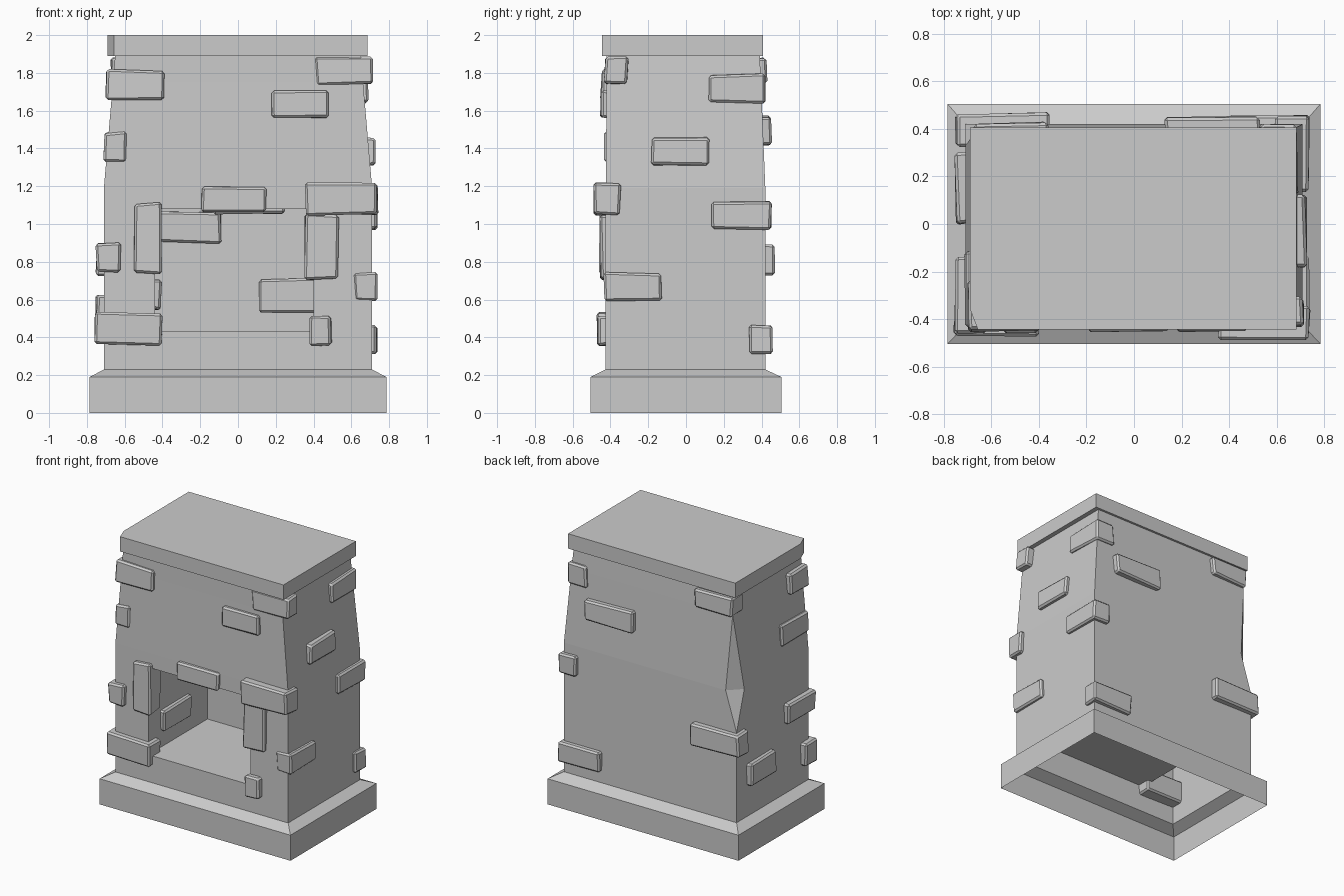
import bpy, bmesh, random
from mathutils import Vector

if "Cube" in bpy.data.objects:
    bpy.data.objects.remove(bpy.data.objects["Cube"])

random.seed(4)


def finish(bm, name):
    bmesh.ops.remove_doubles(bm, verts=bm.verts, dist=1e-4)
    bmesh.ops.recalc_face_normals(bm, faces=bm.faces)
    me = bpy.data.meshes.new(name)
    bm.to_mesh(me)
    bm.free()
    ob = bpy.data.objects.new(name, me)
    bpy.context.collection.objects.link(ob)
    return ob


def loft(rings, name):
    """Skin a stack of equal-length rings and cap both ends."""
    bm = bmesh.new()
    loops = [[bm.verts.new(p) for p in r] for r in rings]
    n = len(loops[0])
    for a, b in zip(loops, loops[1:]):
        for i in range(n):
            j = (i + 1) % n
            bm.faces.new((a[i], a[j], b[j], b[i]))
    bm.faces.new(loops[0])
    bm.faces.new(loops[-1])
    return finish(bm, name)


def box(name, x0, x1, y0, y1, z0, z1, jitter=0.0, bevel=0.0):
    bm = bmesh.new()
    bmesh.ops.create_cube(bm, size=1)
    for v in bm.verts:
        v.co = Vector(((x0 + x1) / 2 + v.co.x * (x1 - x0),
                       (y0 + y1) / 2 + v.co.y * (y1 - y0),
                       (z0 + z1) / 2 + v.co.z * (z1 - z0)))
        v.co += Vector([random.uniform(-jitter, jitter) for _ in range(3)])
    if bevel:
        bmesh.ops.bevel(bm, geom=bm.edges[:], offset=bevel, segments=1,
                        affect='EDGES', profile=0.5)
    return finish(bm, name)


# Plinth and chimney body; the back left corner is split to form a chip
def ring(z, x, yf, yb, chip=0.0):
    return [(-x, yf, z), (x, yf, z), (x, yb, z),
            (-x + chip, yb, z), (-x, yb - chip, z)]


body = loft([ring(0, .785, -.505, .505), ring(.19, .785, -.505, .505),
             ring(.23, .71, -.425, .42), ring(.9, .71, -.425, .42),
             ring(1.19, .71, -.425, .42, .09), ring(1.75, .662, -.42, .397),
             ring(1.9, .65, -.42, .39)], "chimney_body")

# Firebox recess
cutter = box("firebox_cutter", -.44, .40, -.8, .27, .43, 1.08)
cutter.hide_render = True
mod = body.modifiers.new("firebox", 'BOOLEAN')
mod.operation = 'DIFFERENCE'
mod.solver = 'EXACT'
mod.object = cutter
bpy.context.view_layer.objects.active = body
bpy.ops.object.modifier_apply(modifier=mod.name)
bpy.data.objects.remove(cutter)

# Open underside
bm = bmesh.new()
bm.from_mesh(body.data)
under = [f for f in bm.faces if all(v.co.z < .001 for v in f.verts)]
bmesh.ops.delete(bm, geom=under, context='FACES')
bm.to_mesh(body.data)
bm.free()

# Top slab with one chipped corner
outline = [(-.657, -.445), (.685, -.445), (.685, .407), (-.69, .407), (-.69, -.36)]
loft([[(x, y, z) for x, y in outline] for z in (1.89, 2.0)], "top_slab")

# Protruding stones: x0, x1, y0, y1, z0, z1
groups = {
    "front_stone": [
        (.175, .475, -.45, -.39, 1.56, 1.71),
        (-.19, .15, -.455, -.38, 1.065, 1.2),
        (.355, .53, -.455, -.30, .71, 1.05),
        (-.545, -.405, -.455, -.32, .74, 1.11),
        (.38, .495, -.47, -.39, .36, .51)],
    "corner_stone": [
        (-.70, -.395, -.45, -.24, 1.66, 1.815),
        (.41, .71, -.43, -.31, 1.74, 1.885),
        (.36, .74, -.49, -.35, 1.05, 1.22),
        (-.755, -.405, -.47, -.33, .36, .53),
        (-.71, -.595, -.435, -.12, 1.33, 1.485),
        (-.75, -.625, -.455, -.14, .745, .9),
        (.615, .735, -.435, -.13, .59, .74),
        (-.67, -.365, .28, .425, 1.74, 1.88),
        (.53, .69, .12, .425, 1.64, 1.79),
        (.59, .735, .14, .45, .97, 1.12),
        (-.75, -.36, .33, .465, .73, .89),
        (.40, .735, .33, .455, .31, .46)],
    "side_stone": [
        (.66, .725, -.18, .12, 1.31, 1.46),
        (-.75, -.69, 0, .3, .46, .62)],
    "back_stone": [(.13, .525, .37, .45, 1.42, 1.57)],
    "firebox_stone": [
        (-.47, -.405, -.28, .05, .55, .7),
        (-.42, -.09, .23, .31, .9, 1.06),
        (.115, .42, .23, .31, .535, .71),
        (-.13, .25, -.2, -.05, 1.052, 1.11)],
}
for name, stones in groups.items():
    for i, s in enumerate(stones):
        box(f"{name}_{i + 1}", *s, jitter=.007, bevel=.012)
